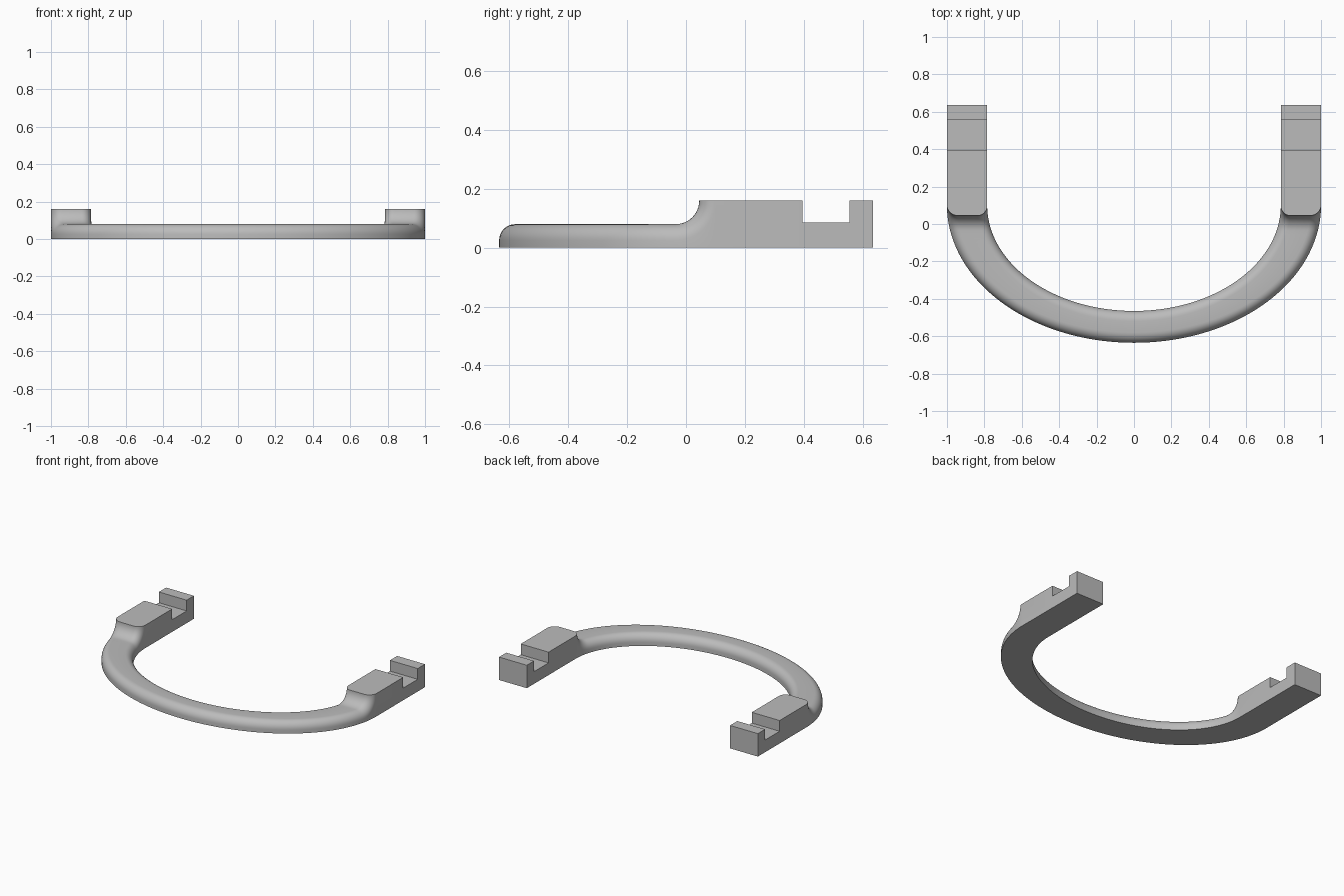
import bpy, bmesh
from math import sin, cos, asin, sqrt, pi

cube = bpy.data.objects.get("Cube")
if cube:
    bpy.data.objects.remove(cube)

CY = 0.1                      # centre of the two ellipses
OUT_A, OUT_B = 1.0, 0.735     # outer ellipse
IN_A, IN_B = 0.785, 0.565     # inner ellipse
LOW, HIGH, NOTCH = 0.08, 0.16, 0.085
EDGE = 0.055                  # edge rounding
BEND_Y = -0.035               # where the ring starts to rise
BEND_R = HIGH - LOW
BACK = 0.635
ARC_STEPS, BEND_STEPS, EDGE_STEPS = 40, 12, 8

# Cross-section: distance from the edge, drop below the crown
half = [(EDGE * (1 - cos(a)), EDGE * (1 - sin(a)))
        for a in (pi / 2 * i / EDGE_STEPS for i in range(EDGE_STEPS + 1))]
section = [(d, c, 0) for d, c in half] + [(d, c, 1) for d, c in reversed(half)]


def edge_x(y, a, b):
    t = min(0, (y - CY) / b)
    return a * sqrt(1 - t * t)


def across(p, q, d, side):
    """Point at distance d from the outer (p) or inner (q) edge."""
    w = sqrt((p[0] - q[0]) ** 2 + (p[1] - q[1]) ** 2)
    f = 1 - d / w if side else d / w
    return p[0] + (q[0] - p[0]) * f, p[1] + (q[1] - p[1]) * f


def leg_point(y, z, d, side):
    p, q = (edge_x(y, OUT_A, OUT_B), y), (edge_x(y, IN_A, IN_B), y)
    return (*across(p, q, d, side), z)


rows = []
# Curved ring, from the middle to the rise
out_end, in_end = asin((CY - BEND_Y) / OUT_B), asin((CY - BEND_Y) / IN_B)
for i in range(ARC_STEPS):
    f = i / ARC_STEPS
    o = pi / 2 + (out_end - pi / 2) * f
    n = pi / 2 + (in_end - pi / 2) * f
    p = (OUT_A * cos(o), CY - OUT_B * sin(o))
    q = (IN_A * cos(n), CY - IN_B * sin(n))
    rows.append([(*across(p, q, d, s), LOW - c) for d, c, s in section])
# Concave rise up to the block
for i in range(BEND_STEPS + 1):
    a = pi / 2 * i / BEND_STEPS
    rows.append([leg_point(BEND_Y + (BEND_R + c) * sin(a),
                           HIGH - (BEND_R + c) * cos(a), d, s)
                 for d, c, s in section])
# Block with a notch
for y, z in ((0.395, HIGH), (0.395, NOTCH), (0.555, NOTCH), (0.555, HIGH), (BACK, HIGH)):
    rows.append([leg_point(y, z, d, s) for d, c, s in section])

# Skin the rows, closing each loop with two points on the ground
bm = bmesh.new()
loops = []
for row in rows:
    pts = [(row[0][0], row[0][1], 0)] + row + [(row[-1][0], row[-1][1], 0)]
    loops.append([bm.verts.new(p) for p in pts])
for r, s in zip(loops, loops[1:]):
    for j in range(len(r)):
        k = (j + 1) % len(r)
        bm.faces.new((r[j], r[k], s[k], s[j]))
bm.faces.new(loops[-1])
bmesh.ops.remove_doubles(bm, verts=bm.verts, dist=1e-5)
bmesh.ops.dissolve_degenerate(bm, edges=bm.edges, dist=1e-5)
bmesh.ops.recalc_face_normals(bm, faces=bm.faces)
# The open end lies on the mirror plane; the underside must face down
under = min(bm.faces, key=lambda f: f.calc_center_median().z)
if under.normal.z > 0:
    bmesh.ops.reverse_faces(bm, faces=bm.faces)
mesh = bpy.data.meshes.new("curved_handle")
bm.to_mesh(mesh)
bm.free()

handle = bpy.data.objects.new("curved_handle", mesh)
bpy.context.collection.objects.link(handle)

# Colour
grey = bpy.data.materials.new("plain_grey")
grey.use_nodes = True
colour = (0.5, 0.5, 0.5, 1)
grey.diffuse_color = colour
grey.node_tree.nodes["Principled BSDF"].inputs["Base Color"].default_value = colour
mesh.materials.append(grey)

# Smooth curves, sharp corners, and the other half
bpy.ops.object.select_all(action="DESELECT")
handle.select_set(True)
bpy.context.view_layer.objects.active = handle
bpy.ops.object.shade_smooth_by_angle(angle=pi / 6)
mirror = handle.modifiers.new("other_half", "MIRROR")
mirror.use_clip = True
mirror.merge_threshold = 0.0005
